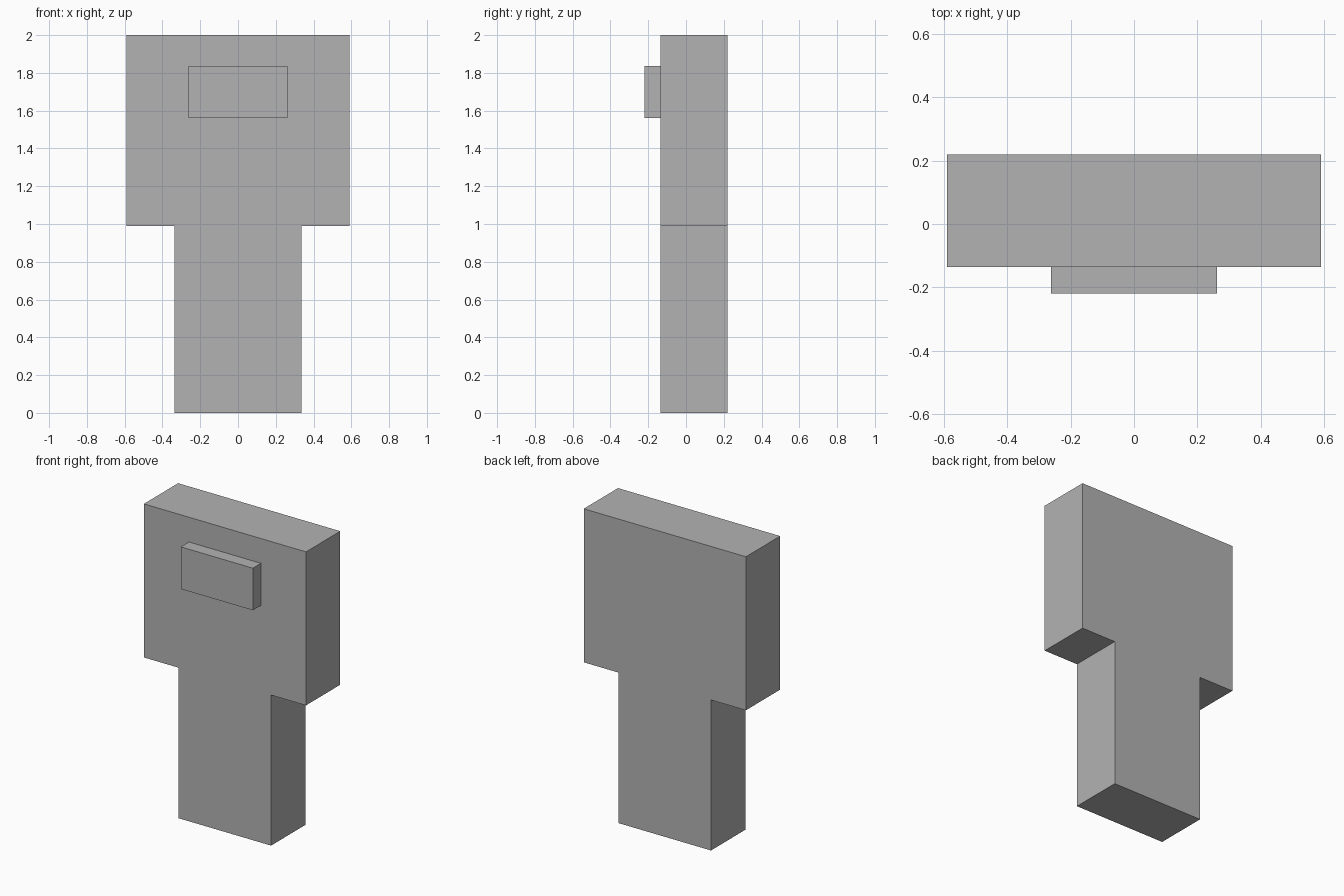
import bpy
import bmesh

if "Cube" in bpy.data.objects:
    bpy.data.objects.remove(bpy.data.objects["Cube"])

grey = bpy.data.materials.new("plain grey")
grey.diffuse_color = (0.45, 0.45, 0.45, 1.0)
grey.use_nodes = True
grey.node_tree.nodes["Principled BSDF"].inputs["Base Color"].default_value = grey.diffuse_color


def extruded(name, half_profile, y_front, y_back):
    """Mirror a right-hand (x, z) profile and extrude it from front to back."""
    outline = half_profile + [(-x, z) for x, z in reversed(half_profile)]
    bm = bmesh.new()
    front = bm.faces.new([bm.verts.new((x, y_front, z)) for x, z in outline])
    result = bmesh.ops.extrude_face_region(bm, geom=[front], use_keep_orig=True)
    moved = [v for v in result["geom"] if isinstance(v, bmesh.types.BMVert)]
    bmesh.ops.translate(bm, verts=moved, vec=(0, y_back - y_front, 0))
    bmesh.ops.recalc_face_normals(bm, faces=bm.faces)
    mesh = bpy.data.meshes.new(name)
    bm.to_mesh(mesh)
    bm.free()
    mesh.materials.append(grey)
    obj = bpy.data.objects.new(name, mesh)
    bpy.context.collection.objects.link(obj)
    return obj


# T-shaped body: narrow stem below, wide block above
extruded("body", [(0.336, 0.0), (0.336, 0.99), (0.59, 0.99), (0.59, 2.0)], -0.136, 0.22)

# Raised block on the front
extruded("front_block", [(0.262, 1.56), (0.262, 1.837)], -0.22, -0.136)
